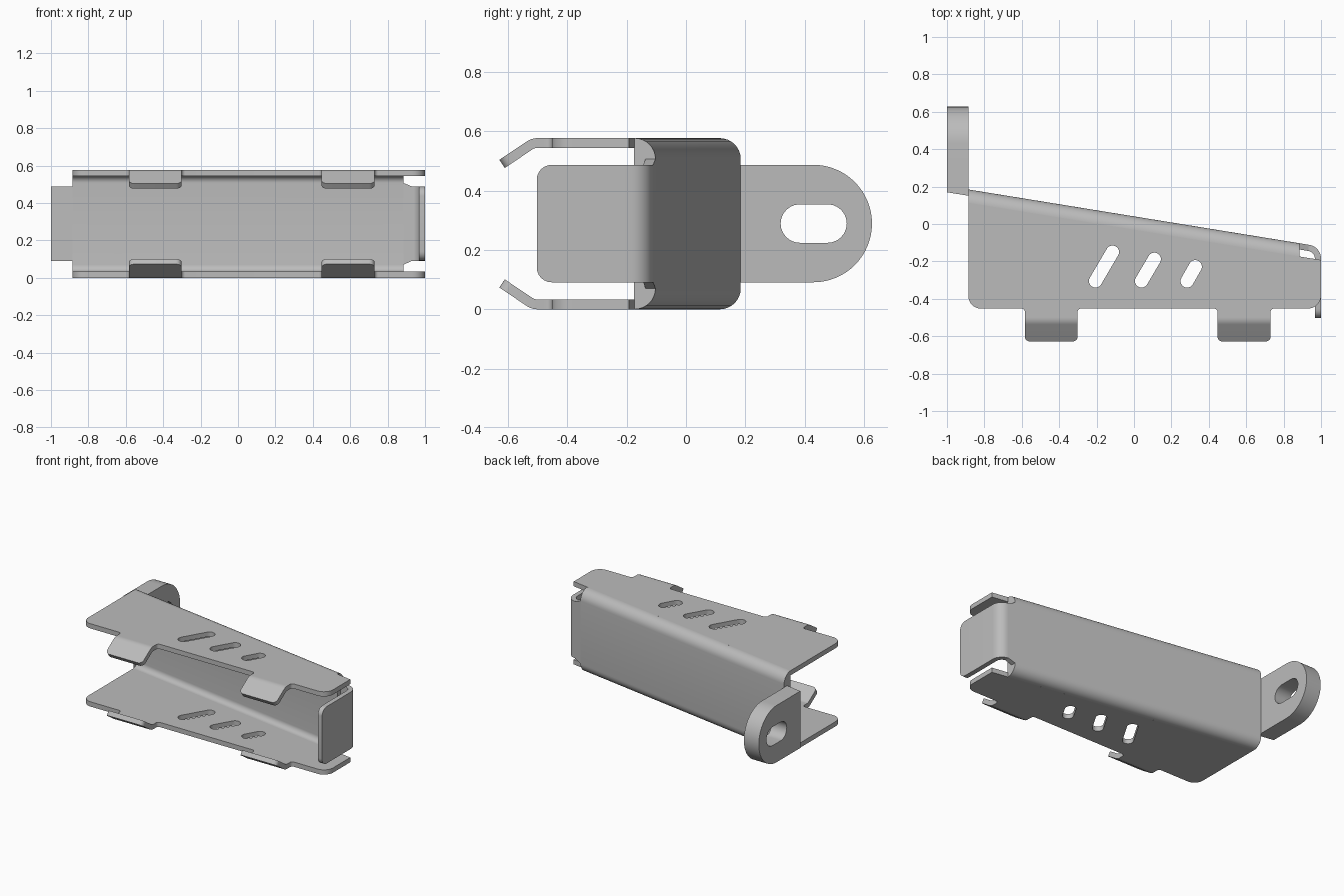
import bpy, bmesh, math
from mathutils import Vector

cube = bpy.data.objects.get("Cube")
if cube:
    bpy.data.objects.remove(cube)

T = 0.033            # sheet thickness
H = 0.577            # overall height
BEND = 0.07          # outer bend radius
LEFT, RELIEF = -0.885, 0.885
LOW, HIGH = 0.091, 0.487   # height range of the lug and the end plate
SLOPE = -0.1624
SKEW = math.sqrt(1 + SLOPE ** 2)

steel = bpy.data.materials.new("grey steel")
steel.use_nodes = True
GREY = (0.5, 0.5, 0.5, 1)
steel.diffuse_color = GREY
steel.node_tree.nodes["Principled BSDF"].inputs["Base Color"].default_value = GREY


def back(x):
    """Outer y of the sloping back web."""
    return 0.0408 + SLOPE * x


def rounded(points, closed=True, steps=8):
    """Turn (a, b, radius) corners into a 2D path with arcs."""
    out = []
    n = len(points)
    for i, (a, b, r) in enumerate(points):
        p = Vector((a, b))
        if r == 0 or (not closed and i in (0, n - 1)):
            out.append(p)
            continue
        d1 = (Vector(points[i - 1][:2]) - p).normalized()
        d2 = (Vector(points[(i + 1) % n][:2]) - p).normalized()
        half = d1.angle(d2) / 2
        centre = p + (d1 + d2).normalized() * (r / math.sin(half))
        start = p + d1 * (r / math.tan(half)) - centre
        end = p + d2 * (r / math.tan(half)) - centre
        sweep = math.atan2(start.x * end.y - start.y * end.x, start.dot(end))
        for k in range(steps + 1):
            t = sweep * k / steps
            c, s = math.cos(t), math.sin(t)
            out.append(centre + Vector((start.x * c - start.y * s,
                                        start.x * s + start.y * c)))
    return out


def sheet(path):
    """Thicken an open 2D path into a closed outline."""
    left, right = [], []
    for i, p in enumerate(path):
        d = (path[min(i + 1, len(path) - 1)] - path[max(i - 1, 0)]).normalized()
        side = Vector((-d.y, d.x)) * T / 2
        left.append(p + side)
        right.append(p - side)
    return left + right[::-1]


def slot(p, q, r, steps=12):
    """Outline of a round-ended slot."""
    p, q = Vector(p), Vector(q)
    ang = math.atan2(q.y - p.y, q.x - p.x)
    out = []
    for c, base in ((q, ang - math.pi / 2), (p, ang + math.pi / 2)):
        for k in range(steps + 1):
            t = base + math.pi * k / steps
            out.append(c + Vector((math.cos(t), math.sin(t))) * r)
    return out


def prism(name, loops, place, c0, c1, round_y=None, radius=0):
    """Extrude outlines (first is outer, others are holes) from c0 to c1."""
    bm = bmesh.new()
    caps = [[], []]
    for loop in loops:
        rings = [[bm.verts.new(place(p[0], p[1], c)) for p in loop] for c in (c0, c1)]
        n = len(loop)
        for i in range(n):
            j = (i + 1) % n
            bm.faces.new((rings[0][i], rings[0][j], rings[1][j], rings[1][i]))
        for cap, ring in zip(caps, rings):
            if len(loops) == 1:
                bm.faces.new(ring)
            cap += [bm.edges.get((ring[i], ring[(i + 1) % n])) for i in range(n)]
    if len(loops) > 1:
        axis = Vector(place(0, 0, c1)) - Vector(place(0, 0, c0))
        for cap in caps:
            bmesh.ops.triangle_fill(bm, edges=cap, use_beauty=True, normal=axis.normalized())
    if radius:
        ends = [e for e in bm.edges if e.calc_length() < T * 1.1
                and (e.verts[0].co.y + e.verts[1].co.y) / 2 < round_y]
        bmesh.ops.bevel(bm, geom=ends, offset=radius, segments=6,
                        profile=0.5, affect='EDGES')
    bmesh.ops.recalc_face_normals(bm, faces=bm.faces[:])
    mesh = bpy.data.meshes.new(name)
    bm.to_mesh(mesh)
    bm.free()
    mesh.materials.append(steel)
    obj = bpy.data.objects.new(name, mesh)
    bpy.context.collection.objects.link(obj)
    parts.append(obj)
    return obj


parts = []

# Back web with its upper and lower bends
r = BEND - T / 2
channel = rounded([(-BEND - 0.001, T / 2, 0), (-T / 2, T / 2, r),
                   (-T / 2, H - T / 2, r), (-BEND - 0.001, H - T / 2, 0)], closed=False)
prism("back_web", [sheet(channel)],
      lambda v, z, x: (x, back(x) + v * SKEW, z), LEFT, RELIEF)

# Narrowing neck between the web and the end plate
NECK = 0.932
neck = [(RELIEF, BEND), (NECK, LOW), (NECK, HIGH), (RELIEF, H - BEND)]
prism("web_neck", [neck], lambda x, z, v: (x, back(x) + v * SKEW, z), -T, 0)

# End plate bent forward at the left end of the web
mid_x = 1 - T / 2
mid_back = T / 2 * SKEW
plate = rounded([(NECK, back(NECK) - mid_back, 0), (mid_x, back(mid_x) - mid_back, 0.058),
                 (mid_x, -0.503, 0)], closed=False)
prism("end_plate", [sheet(plate)], lambda x, y, z: (x, y, z), LOW, HIGH,
      round_y=-0.49, radius=0.05)

# Flanges with slanted slots, and bent tabs along the front
FRONT, NUB = -0.452, -0.48
tabs = [(-0.583, -0.302), (0.447, 0.73)]
flat = BEND * SKEW
corners = [(LEFT, back(LEFT) - flat, 0), (LEFT, FRONT, 0.065)]
for a, b in tabs:
    corners += [(a, FRONT, 0.02), (a, NUB, 0), (b, NUB, 0), (b, FRONT, 0.02)]
corners += [(1, FRONT, 0.07), (1, back(1) - flat, 0)]
slots = [slot((-0.206, -0.305), (-0.115, -0.15), 0.035),
         slot((0.04, -0.305), (0.109, -0.188), 0.035),
         slot((0.284, -0.305), (0.328, -0.228), 0.035)]
tab_path = rounded([(NUB, H - T / 2, 0), (-0.5153, H - T / 2, 0.05),
                    (-0.62, 0.49, 0)], closed=False)

for side in ("upper", "lower"):
    def height(z, up=(side == "upper")):
        return z if up else H - z
    prism(side + "_flange", [rounded(corners)] + slots,
          lambda x, y, z: (x, y, height(z)), H - T, H)
    for (a, b), end in zip(tabs, ("right", "left")):
        prism(side + "_tab_" + end, [sheet(tab_path)],
              lambda y, z, x: (x, y, height(z)), a, b, round_y=-0.61, radius=0.03)

# Thick mounting lug with a slotted eye
mid_z = (LOW + HIGH) / 2
lug_r = (HIGH - LOW) / 2
eye_y = 0.627 - lug_r
lug = [Vector((0.16, LOW))]
for k in range(33):
    t = math.pi * (k / 32 - 0.5)
    lug.append(Vector((eye_y + lug_r * math.cos(t), mid_z + lug_r * math.sin(t))))
lug.append(Vector((0.16, HIGH)))
lug_obj = prism("mounting_lug", [lug, slot((0.384, mid_z), (0.477, mid_z), 0.065)],
                lambda y, z, x: (x, y, z), -1, LEFT)
for v in lug_obj.data.vertices:
    if v.co.y < 0.2:
        v.co.y = back(v.co.x) - T * SKEW

# Smooth bends, crisp edges
bpy.ops.object.select_all(action='DESELECT')
for obj in parts:
    obj.select_set(True)
bpy.context.view_layer.objects.active = parts[0]
bpy.ops.object.shade_smooth_by_angle(angle=math.radians(30))
